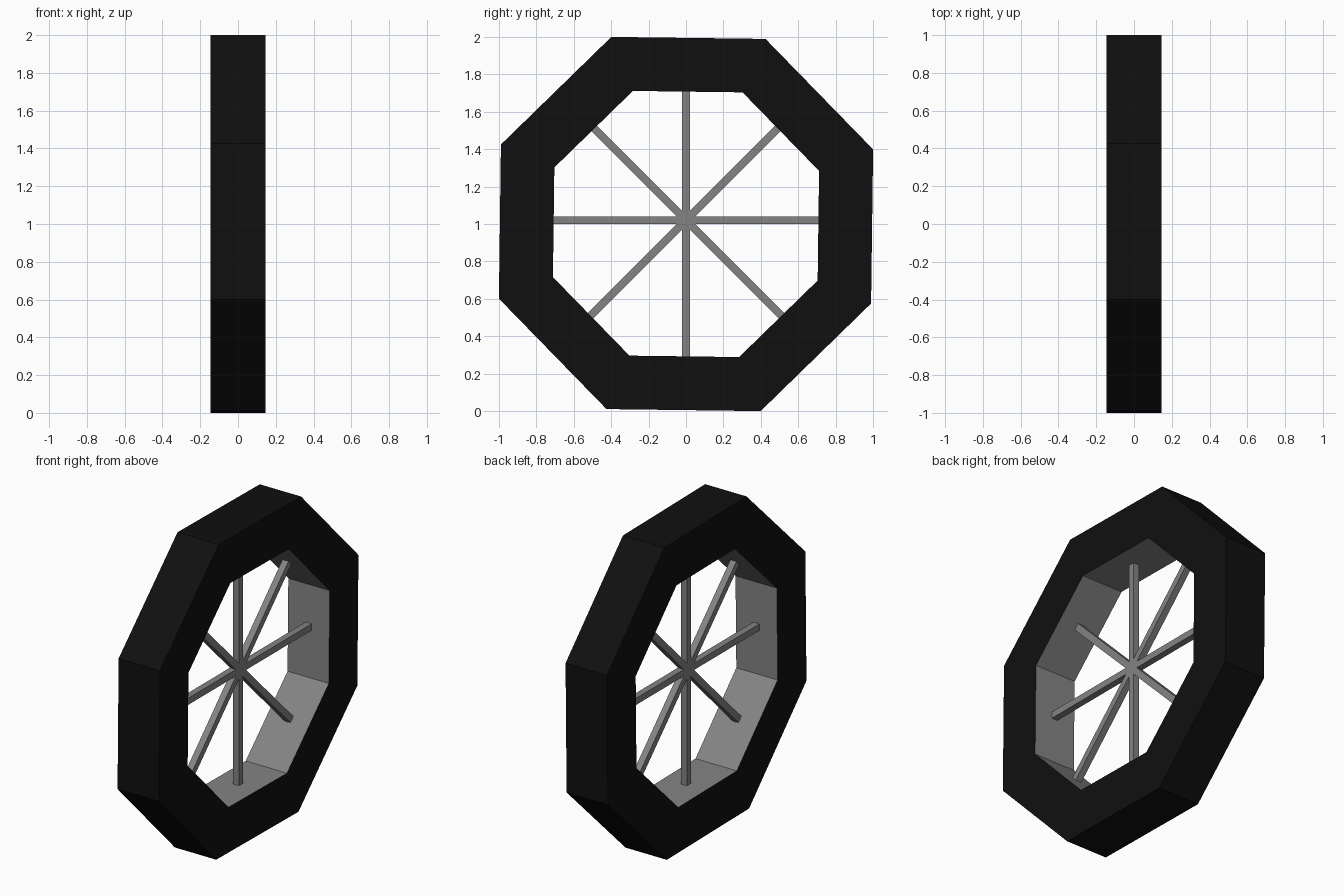
import bpy, bmesh, math
from mathutils import Matrix

if "Cube" in bpy.data.objects:
    bpy.data.objects.remove(bpy.data.objects["Cube"])

SIDES = 8
HALF_W = 0.145
OUTER, INNER = 1.077, 0.766
TWIST = math.radians(-0.75)


def material(name, v):
    m = bpy.data.materials.new(name)
    m.diffuse_color = (v, v, v, 1)
    m.use_nodes = True
    m.node_tree.nodes["Principled BSDF"].inputs["Base Color"].default_value = m.diffuse_color
    return m


def add_object(name, bm, mats):
    bmesh.ops.recalc_face_normals(bm, faces=bm.faces)
    me = bpy.data.meshes.new(name)
    bm.to_mesh(me)
    bm.free()
    for m in mats:
        me.materials.append(m)
    ob = bpy.data.objects.new(name, me)
    bpy.context.collection.objects.link(ob)
    return ob


black = material("rubber_black", 0.005)
grey = material("metal_grey", 0.23)

# Octagonal tyre: rectangular section carried round the axle, grey on the inside
bm = bmesh.new()
section = [(-HALF_W, OUTER), (HALF_W, OUTER), (HALF_W, INNER), (-HALF_W, INNER)]
rings = []
for i in range(SIDES):
    a = math.tau * (i + 0.5) / SIDES + TWIST
    rings.append([bm.verts.new((x, r * math.cos(a), r * math.sin(a))) for x, r in section])
for i in range(SIDES):
    a, b = rings[i], rings[(i + 1) % SIDES]
    for k in range(4):
        n = (k + 1) % 4
        f = bm.faces.new((a[k], a[n], b[n], b[k]))
        f.material_index = 1 if k == 2 else 0
tyre = add_object("tyre", bm, [black, grey])
tyre.location.z = 1.0

# Spokes: four square bars crossing at the hub, ends sunk into the tyre
for i in range(4):
    bm = bmesh.new()
    bmesh.ops.create_cube(bm, size=1, matrix=Matrix.Diagonal((0.042, 1.5, 0.042, 1)))
    spoke = add_object(f"spoke_bar_{i + 1}", bm, [grey])
    spoke.rotation_euler.x = math.radians(45 * i)
    spoke.location.z = 1.02
